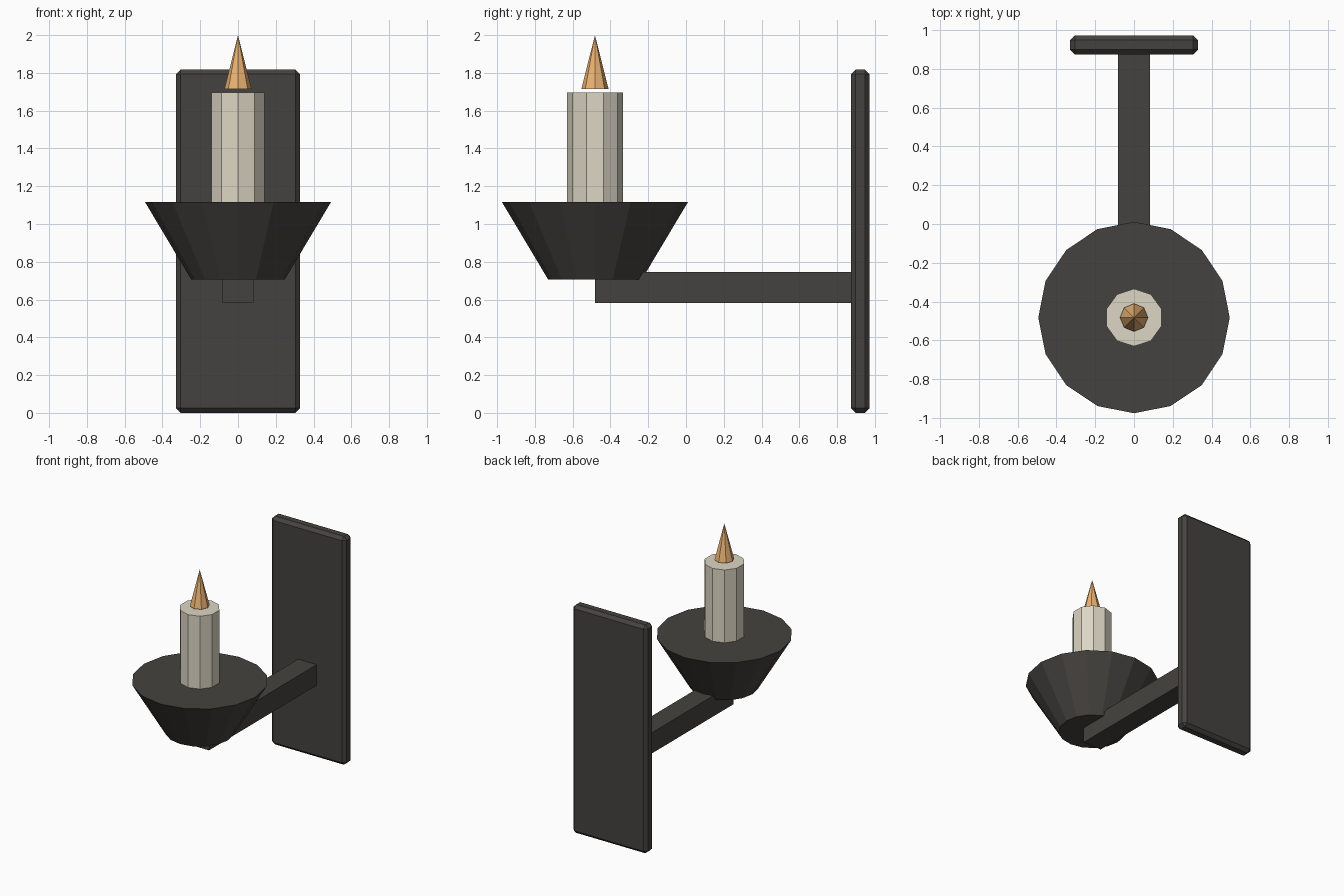
import bpy

if "Cube" in bpy.data.objects:
    bpy.data.objects.remove(bpy.data.objects["Cube"])

CUP_Y = -0.482  # shared axis of cup, candle and flame


def material(name, rgb):
    m = bpy.data.materials.new(name)
    m.diffuse_color = (*rgb, 1)
    m.use_nodes = True
    m.node_tree.nodes["Principled BSDF"].inputs["Base Color"].default_value = m.diffuse_color
    return m


iron = material("dark_iron", (0.06, 0.055, 0.05))
wax = material("wax", (0.72, 0.67, 0.55))
fire = material("fire", (0.83, 0.45, 0.17))


def box(name, lo, hi, mat, bevel=0):
    bpy.ops.mesh.primitive_cube_add(size=1, location=[(a + b) / 2 for a, b in zip(lo, hi)])
    ob = bpy.context.object
    ob.name = name
    ob.scale = [b - a for a, b in zip(lo, hi)]
    bpy.ops.object.transform_apply(location=False, rotation=False, scale=True)
    ob.data.materials.append(mat)
    if bevel:
        mod = ob.modifiers.new("chamfer", 'BEVEL')
        mod.width = bevel
        mod.segments = 1
    return ob


def cone(name, sides, r_low, r_high, z_low, z_high, mat):
    bpy.ops.mesh.primitive_cone_add(vertices=sides, radius1=r_low, radius2=r_high,
                                    depth=z_high - z_low,
                                    location=(0, CUP_Y, (z_low + z_high) / 2))
    ob = bpy.context.object
    ob.name = name
    ob.data.materials.append(mat)
    return ob


# Chamfered wall plate
box("wall_plate", (-0.329, 0.873, 0), (0.329, 0.972, 1.818), iron, bevel=0.025)

# Square arm from the plate to under the cup
box("arm", (-0.082, CUP_Y, 0.582), (0.082, 0.89, 0.747), iron)

# Flared drip cup, candle and flame floating just above it
cone("cup", 16, 0.247, 0.493, 0.705, 1.117, iron)
cone("candle", 10, 0.148, 0.148, 1.11, 1.697, wax)
cone("flame", 8, 0.072, 0, 1.715, 2.0, fire)
